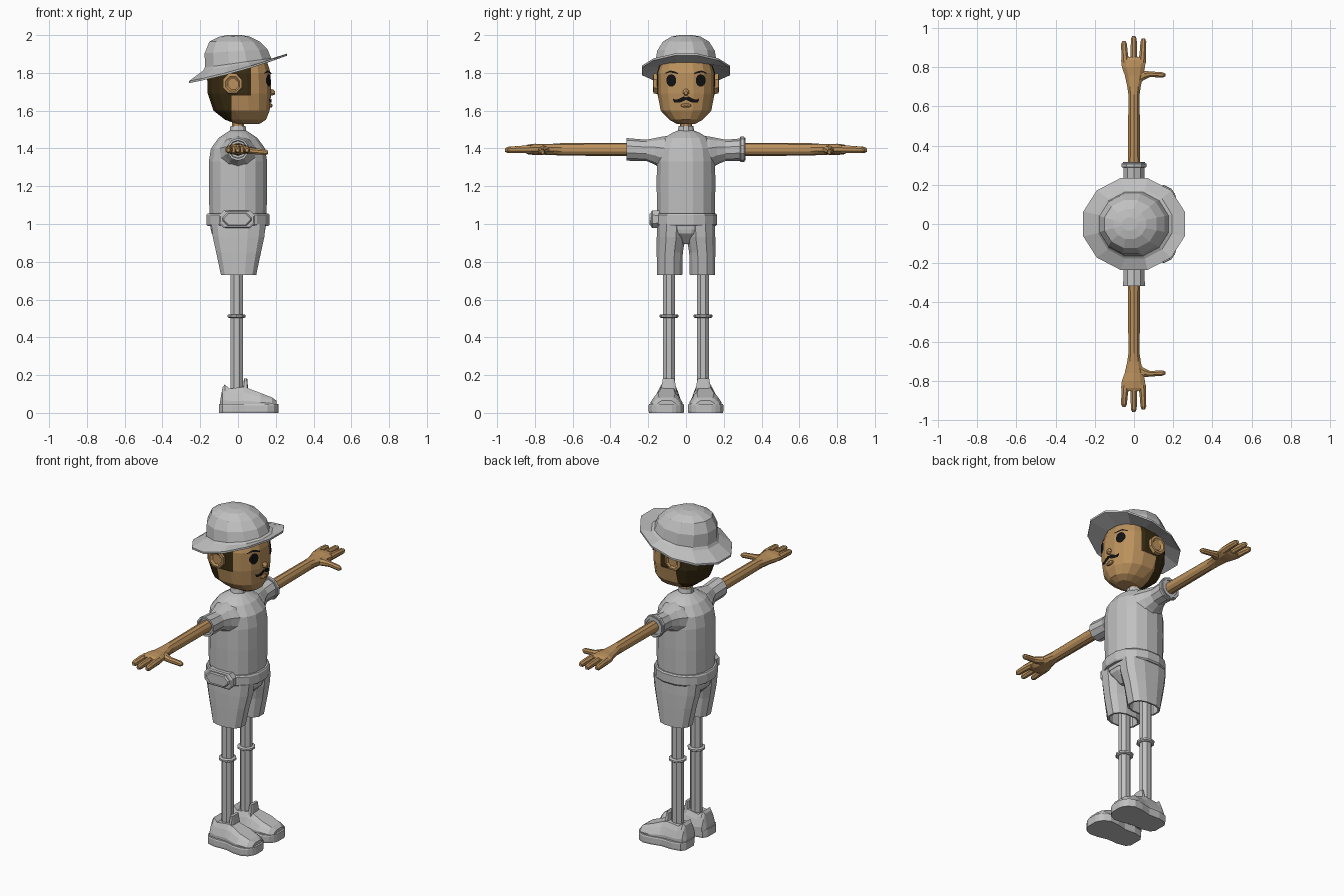
import bpy, bmesh, math
from mathutils import Vector
from mathutils.bvhtree import BVHTree

if "Cube" in bpy.data.objects:
    bpy.data.objects.remove(bpy.data.objects["Cube"])


def material(name, rgb):
    m = bpy.data.materials.new(name)
    m.diffuse_color = (*rgb, 1)
    m.use_nodes = True
    m.node_tree.nodes["Principled BSDF"].inputs["Base Color"].default_value = m.diffuse_color
    return m


GREY = material("cloth grey", (0.53, 0.53, 0.53))
SKIN = material("tan skin", (0.50, 0.285, 0.11))
HAIR = material("dark brown hair", (0.04, 0.024, 0.006))
BLACK = material("black", (0.006, 0.006, 0.006))


def ring(axis, pos, c, r, n=12, e=2.0):
    """Closed (super)ellipse across an axis; c and r follow the two other axes."""
    pts = []
    for i in range(n):
        a = 2 * math.pi * (i + 0.5) / n
        p = [c[k] + r[k] * math.copysign(abs(f) ** (2 / e), f)
             for k, f in enumerate((math.cos(a), math.sin(a)))]
        p.insert("xyz".index(axis), pos)
        pts.append(Vector(p))
    return pts


def finish(bm, name, *mats):
    bmesh.ops.recalc_face_normals(bm, faces=bm.faces[:])
    me = bpy.data.meshes.new(name)
    bm.to_mesh(me)
    bm.free()
    for m in mats:
        me.materials.append(m)
    ob = bpy.data.objects.new(name, me)
    bpy.context.collection.objects.link(ob)
    return ob


def skin_rings(rings):
    bm = bmesh.new()
    vs = [[bm.verts.new(p) for p in r] for r in rings]
    n = len(vs[0])
    for a, b in zip(vs, vs[1:]):
        for i in range(n):
            j = (i + 1) % n
            bm.faces.new((a[i], a[j], b[j], b[i]))
    bm.faces.new(vs[0])
    bm.faces.new(vs[-1])
    return bm


def loft(name, rings, mat):
    return finish(skin_rings(rings), name, mat)


def tube_z(name, rows, mat, cx=0, cy=0, n=12, e=2.0):
    return loft(name, [ring("z", z, (cx, cy), (rx, ry), n, e) for z, rx, ry in rows], mat)


# Torso, collar, neck, belt
tube_z("shirt", [(0.97, .148, .15), (1.06, .154, .156), (1.2, .157, .158), (1.33, .157, .157),
                 (1.40, .146, .148), (1.455, .105, .12), (1.485, .06, .07), (1.495, .042, .042)],
       GREY, n=16, e=2.25)
tube_z("collar", [(1.48, .048, .046), (1.52, .042, .038)], GREY, n=10)
tube_z("neck", [(1.48, .034, .032), (1.57, .034, .032)], SKIN, n=10)
tube_z("belt", [(0.99, .165, .162), (0.998, .17, .168), (1.047, .17, .168), (1.055, .165, .162)],
       GREY, n=16, e=2.25)


# Belt pouch on the -y side
def box_ring(y, hx, hz):
    c = 0.025
    pts = [(hx, hz - c), (hx - c, hz), (-hx + c, hz), (-hx, hz - c),
           (-hx, -hz + c), (-hx + c, -hz), (hx - c, -hz), (hx, -hz + c)]
    return [Vector((x - 0.005, y, 1.025 + z)) for x, z in pts]


loft("belt_pouch", [box_ring(-.14, .095, .045), box_ring(-.178, .095, .047), box_ring(-.184, .088, .041),
                    box_ring(-.184, .076, .034), box_ring(-.193, .07, .03)], GREY)

# Shorts: pelvis and two hollow legs
tube_z("shorts_pelvis", [(1.0, .152, .153), (0.95, .142, .115), (0.895, .09, .03)], GREY, n=16, e=2.25)

ZA = 1.395  # arm height
for s, side in ((1, "left"), (-1, "right")):
    leg = []
    for z, rx, y0, y1 in ((1.0, .148, .0, .155), (.93, .14, .0, .157), (.85, .122, .015, .157),
                          (.73, .096, .018, .156), (.73, .085, .028, .146), (.80, .085, .035, .14)):
        leg.append(ring("z", z, (0.003, s * (y0 + y1) / 2), (rx, (y1 - y0) / 2), 12, 2.5))
    loft(side + "_shorts_leg", leg, GREY)

    # Leg and sock band
    tube_z(side + "_leg", [(.09, .036, .034), (.82, .036, .034)], GREY, -.007, s * .09, 8)
    tube_z(side + "_sock_band", [(.503, .043, .043), (.507, .05, .05), (.518, .05, .05), (.522, .043, .043)],
           GREY, -.007, s * .09, 10)

    # Shoe: sole, upper and tongue
    def sole_section(x, hw):
        return [Vector((x, s * .104 + a * hw, z)) for a, z in
                ((-.97, 0), (-1, .01), (-1, .04), (-.96, .047), (.96, .047), (1, .04), (1, .01), (.97, 0))]
    loft(side + "_sole", [sole_section(*p) for p in (
        (-.10, .04), (-.083, .066), (-.03, .078), (.04, .075), (.10, .09), (.155, .094),
        (.19, .076), (.207, .052), (.215, .03))], GREY)

    def upper_section(x, hw, top, tw):
        h = top - .04
        half = [(hw, .04), (hw, .04 + .25 * h), ((hw + tw) / 2, .04 + .7 * h), (tw, top)]
        pts = half + [(-a, z) for a, z in reversed(half)]
        return [Vector((x, s * (.095 + .008 * min(1, max(0, x / .1))) + a, z)) for a, z in pts]
    loft(side + "_shoe_upper", [upper_section(*p) for p in (
        (-.094, .045, .065, .03), (-.082, .062, .135, .03), (-.07, .066, .15, .036), (-.045, .07, .128, .042),
        (.03, .07, .138, .04), (.06, .074, .128, .034), (.12, .085, .105, .045),
        (.18, .075, .082, .04), (.203, .05, .065, .025))], GREY)
    tube_z(side + "_shoe_tongue", [(.11, .016, .045), (.182, .009, .032)], GREY, .04, s * .092, 8, 4)

    # Sleeve
    def along_y(rows, n=10, e=2.0):
        return [ring("y", s * y, (x, z), (rx, rz), n, e) for y, x, z, rx, rz in rows]
    loft(side + "_sleeve", along_y((
        (.06, 0, 1.36, .12, .11), (.125, 0, 1.375, .098, .088), (.165, 0, 1.385, .075, .07),
        (.21, 0, 1.39, .056, .056), (.315, 0, ZA, .058, .06), (.315, 0, ZA, .048, .048),
        (.30, 0, ZA, .045, .045))), GREY)
    if s > 0:
        loft("sleeve_band", along_y(((.287, 0, ZA, .062, .064), (.29, 0, ZA, .066, .068),
                                     (.307, 0, ZA, .066, .068), (.31, 0, ZA, .062, .064))), GREY)

    # Arm flowing into the palm, fingers, thumb
    loft(side + "_arm", along_y((
        (.28, 0, ZA, .033, .035), (.66, 0, ZA, .03, .033), (.70, 0, ZA, .036, .03),
        (.76, 0, ZA, .05, .028), (.80, -.003, ZA, .062, .03), (.835, -.003, ZA, .066, .026),
        (.852, -.003, ZA, .058, .018))), SKIN)
    for i, (fx, tip) in enumerate(((-.048, .932), (-.001, .958), (.045, .945))):
        loft(f"{side}_finger_{i + 1}", along_y((
            (.82, fx * .9, ZA, .021, .023), (.87, fx, ZA, .018, .021),
            (tip - .015, fx * 1.06, ZA - .003, .016, .018), (tip, fx * 1.06, ZA - .004, .009, .01)), 8), SKIN)
    loft(side + "_thumb", [ring("x", x, (s * y, z), (ry, rz), 8) for x, y, z, ry, rz in (
        (.01, .74, ZA, .04, .022), (.05, .757, 1.391, .026, .021), (.08, .763, 1.386, .016, .017),
        (.148, .76, 1.38, .014, .016), (.16, .759, 1.379, .007, .008))], SKIN)

    # Ear
    loft(side + "_ear", [ring("y", s * y, (x, z), (rx, rz), 8) for y, x, z, rx, rz in (
        (.13, -.02, 1.735, .035, .045), (.158, -.028, 1.742, .054, .058), (.172, -.03, 1.744, .054, .056),
        (.174, -.028, 1.742, .04, .042), (.165, -.025, 1.74, .03, .03))], SKIN)

# Head: cut along the hairline, then coloured by region
bm = skin_rings([ring("z", z, ((x0 + x1) / 2, 0), (abs(x1 - x0) / 2, ry), 16, 2.4) for z, x0, x1, ry in (
    (1.53, -.01, .115, .05), (1.552, -.07, .15, .09), (1.60, -.132, .17, .136), (1.69, -.163, .178, .154),
    (1.80, -.167, .175, .156), (1.88, -.14, .15, .13))])
for co, no in (((-.035, 0, 0), (1, 0, 0)), ((.068, 0, 0), (1, 0, 0)), ((0, 0, 1.68), (0, 0, 1))):
    bmesh.ops.bisect_plane(bm, geom=bm.verts[:] + bm.edges[:] + bm.faces[:], plane_co=co, plane_no=no)
for f in bm.faces:
    c = f.calc_center_median()
    f.material_index = int(c.x < -.036 or (c.z > 1.68 and c.x < .067))
bm.normal_update()
tree = BVHTree.FromBMesh(bm)
finish(bm, "head", SKIN, HAIR)


# Face details: thin strips laid onto the head surface
def plate(name, columns, mat, lift=.005):
    bm = bmesh.new()
    prev = None
    for y, lo, hi in columns:
        cur = []
        for k in range(4):
            z = lo + (hi - lo) * k / 3
            hit = tree.ray_cast(Vector((1, y, z)), Vector((-1, 0, 0)))[0]
            cur.append(bm.verts.new((hit.x + lift, y, z)))
        if prev:
            for k in range(3):
                bm.faces.new((prev[k], cur[k], cur[k + 1], prev[k + 1]))
        prev = cur
    ob = finish(bm, name, mat)
    if ob.data.polygons[0].normal.x < 0:
        ob.data.flip_normals()


for s, side in ((1, "left"), (-1, "right")):
    eye = []
    for i in range(9):
        a = math.pi * (.03 + .94 * i / 8)
        h = .033 * math.sin(a)
        eye.append((s * (.078 - .026 * math.cos(a)), 1.76 - h, 1.76 + h))
    plate(side + "_eye", eye, BLACK)
    plate(side + "_eyebrow", [(s * y, z - t, z + t) for y, z, t in (
        (.042, 1.796, .003), (.06, 1.803, .005), (.085, 1.808, .005), (.112, 1.797, .002))], BLACK)
    plate(side + "_moustache", [(s * y, z - t, z + t) for y, z, t in (
        (0, 1.664, .006), (.012, 1.663, .012), (.03, 1.655, .011), (.05, 1.65, .008),
        (.062, 1.652, .009), (.07, 1.662, .003))], BLACK)
loft("nose", [ring("x", x, (0, z), (ry, rz), 8) for x, z, ry, rz in (
    (.165, 1.70, .018, .02), (.185, 1.697, .016, .017), (.195, 1.694, .009, .01))], SKIN)
loft("lips", [ring("x", x, (0, 1.627), (ry, rz), 8) for x, ry, rz in (
    (.16, .03, .013), (.178, .026, .011), (.183, .014, .004))], SKIN)


# Hat: curved brim and faceted crown
def brim(rx, ry, dz):
    pts = ring("z", 0, (0, 0), (rx, ry))
    for p in pts:
        p.z = 1.797 + dz + .28 * p.x + .38 * p.x ** 2 + .25 * p.y ** 2
    return pts


def crown(cx, rx, ry, z, slope):
    pts = ring("z", 0, (cx, 0), (rx, ry))
    for p in pts:
        p.z = z + slope * p.x
    return pts


loft("hat", [crown(0, .165, .155, 1.83, .16), brim(.268, .242, -.005), brim(.268, .242, .006),
             crown(.005, .195, .183, 1.842, .16), crown(0, .182, .168, 1.853, .14),
             crown(-.01, .172, .158, 1.915, .06), crown(-.018, .138, .126, 1.966, .0),
             crown(-.022, .085, .08, 1.992, .02), crown(-.022, .04, .035, 2.0, .0)], GREY)
